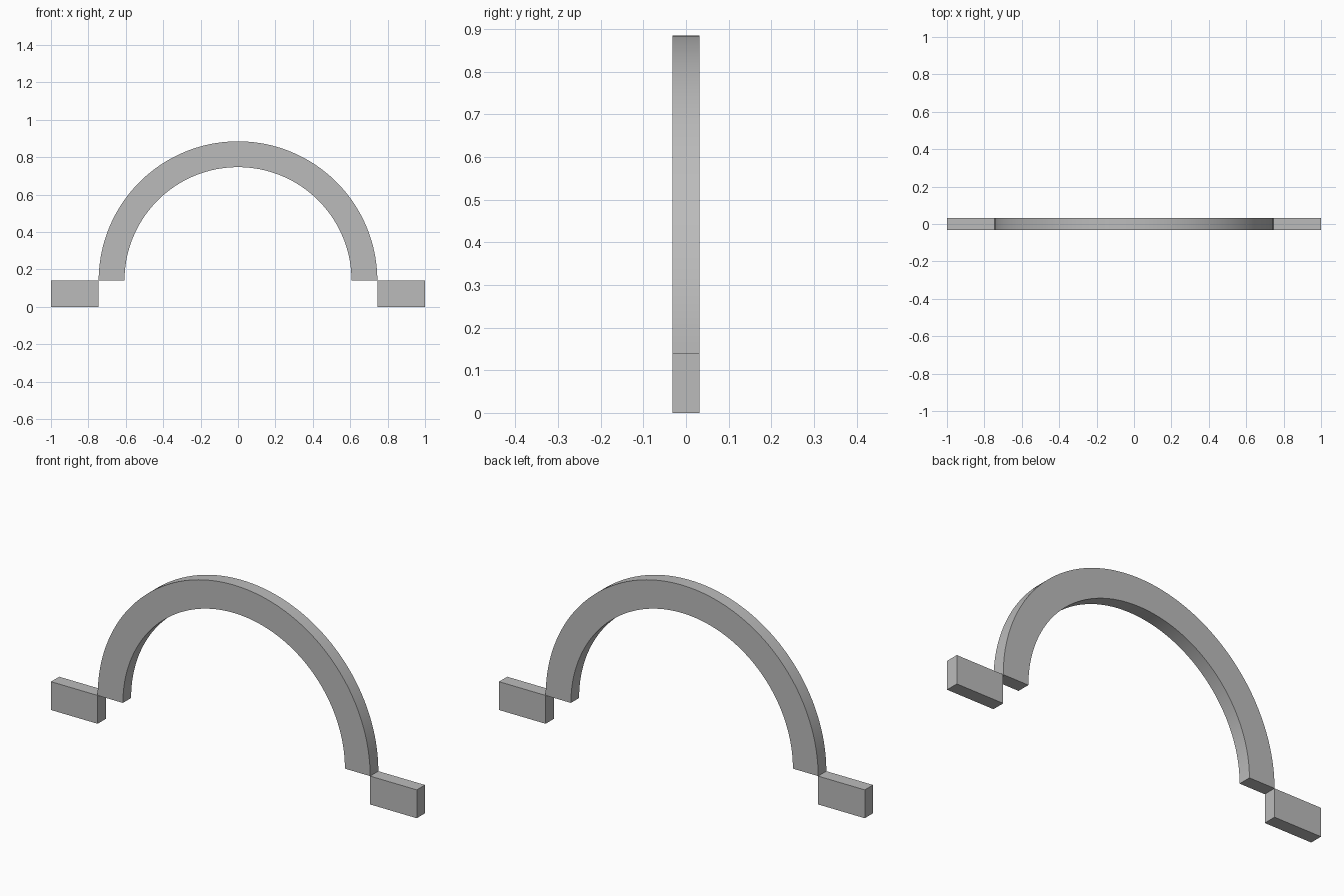
import bpy, bmesh
from math import pi, sin, cos, radians

cube = bpy.data.objects.get("Cube")
if cube:
    bpy.data.objects.remove(cube, do_unlink=True)

OUTER, INNER = 0.745, 0.607   # arch radii
BASE = 0.14                   # foot height and springing line
HALF = 0.032                  # half thickness
STEPS = 96

grey = bpy.data.materials.new("plain grey")
grey.use_nodes = True
color = (0.5, 0.5, 0.5, 1)
grey.diffuse_color = color
grey.node_tree.nodes["Principled BSDF"].inputs["Base Color"].default_value = color


def extrude_strip(name, pairs):
    """Solid bar from (outer, inner) point pairs in the xz plane."""
    bm = bmesh.new()
    rings = []
    for (ox, oz), (ix, iz) in pairs:
        corners = [(ox, -HALF, oz), (ix, -HALF, iz), (ix, HALF, iz), (ox, HALF, oz)]
        rings.append([bm.verts.new(c) for c in corners])
    for a, b in zip(rings, rings[1:]):
        for k in range(4):
            n = (k + 1) % 4
            bm.faces.new((a[k], a[n], b[n], b[k]))
    bm.faces.new(rings[0])
    bm.faces.new(rings[-1])
    bmesh.ops.recalc_face_normals(bm, faces=bm.faces)
    mesh = bpy.data.meshes.new(name)
    bm.to_mesh(mesh)
    bm.free()
    mesh.materials.append(grey)
    obj = bpy.data.objects.new(name, mesh)
    bpy.context.collection.objects.link(obj)
    return obj


# Half-round arch
def arc_point(r, i):
    a = pi * i / STEPS
    return (r * cos(a), BASE + r * sin(a))


arch = extrude_strip("arch", [(arc_point(OUTER, i), arc_point(INNER, i))
                              for i in range(STEPS + 1)])
bpy.context.view_layer.objects.active = arch
arch.select_set(True)
bpy.ops.object.shade_smooth_by_angle(angle=radians(30))

# Feet touching the outer ends of the arch
for side, name in ((1, "left_foot"), (-1, "right_foot")):
    extrude_strip(name, [((side * x, BASE), (side * x, 0)) for x in (OUTER, 1)])
